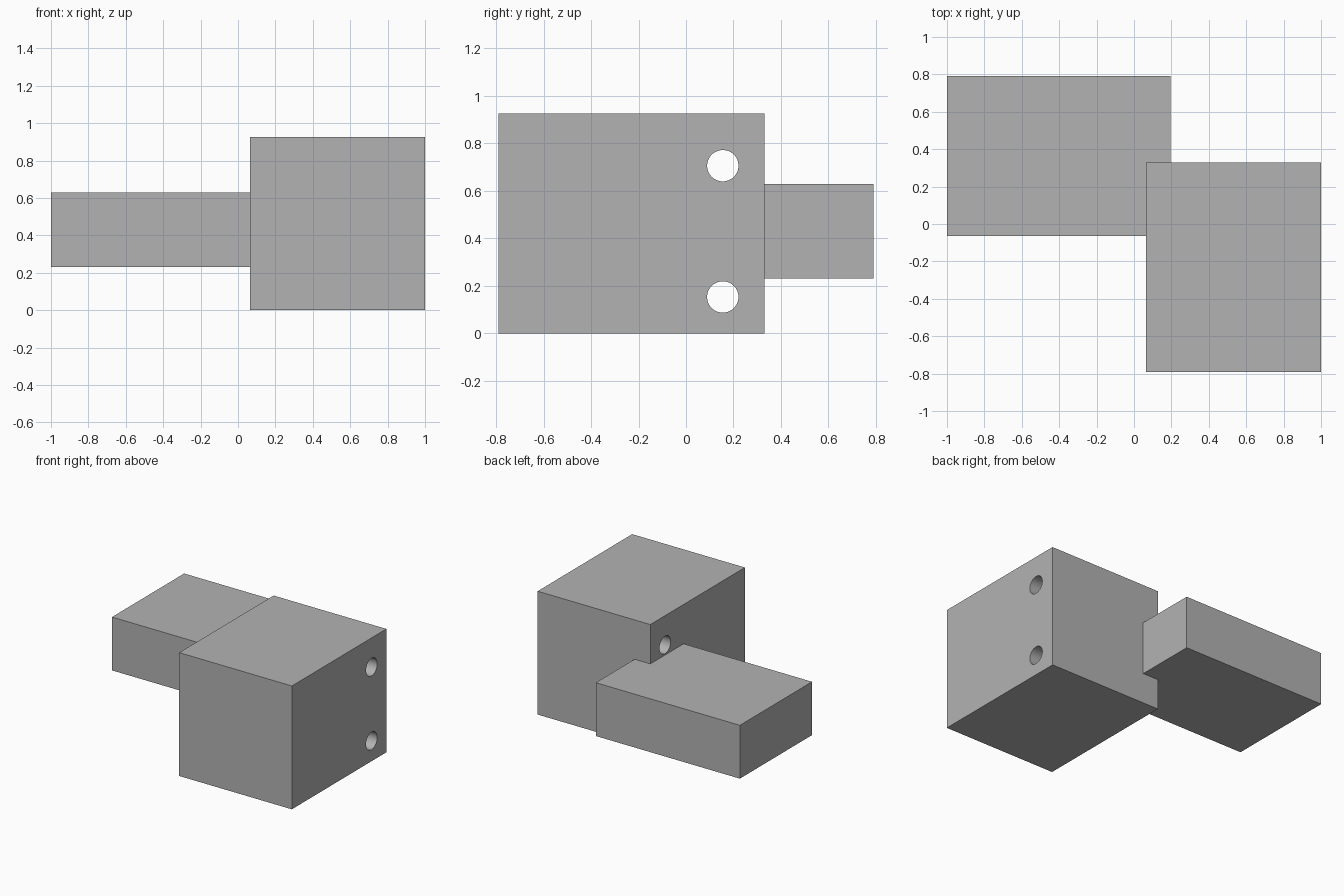
import bpy
import math

if "Cube" in bpy.data.objects:
    bpy.data.objects.remove(bpy.data.objects["Cube"], do_unlink=True)

grey = bpy.data.materials.new("plain_grey")
grey.use_nodes = True
grey.diffuse_color = (0.45, 0.45, 0.45, 1)
grey.node_tree.nodes["Principled BSDF"].inputs["Base Color"].default_value = grey.diffuse_color


def box(name, low, high):
    """Axis-aligned box between two corners."""
    centre = [(a + b) / 2 for a, b in zip(low, high)]
    bpy.ops.mesh.primitive_cube_add(size=1, location=centre)
    ob = bpy.context.object
    ob.name = name
    ob.scale = [b - a for a, b in zip(low, high)]
    bpy.ops.object.transform_apply(location=False, rotation=False, scale=True)
    ob.data.materials.append(grey)
    return ob


def combine(target, tool, operation):
    """Apply a boolean and remove the tool."""
    mod = target.modifiers.new(operation.lower(), "BOOLEAN")
    mod.operation = operation
    mod.solver = "EXACT"
    mod.object = tool
    bpy.context.view_layer.objects.active = target
    bpy.ops.object.modifier_apply(modifier=mod.name)
    bpy.data.objects.remove(tool, do_unlink=True)


# Main block with the side arm joined into its back corner
block = box("block_with_arm", (0.065, -0.79, 0), (1, 0.33, 0.925))
arm = box("side_arm", (-1, -0.065, 0.23), (0.195, 0.79, 0.63))
combine(block, arm, "UNION")

# Two bolt holes running sideways, just above and below the arm
for z in (0.153, 0.706):
    bpy.ops.mesh.primitive_cylinder_add(vertices=48, radius=0.066, depth=1.2,
                                        location=(0.53, 0.155, z),
                                        rotation=(0, math.pi / 2, 0))
    drill = bpy.context.object
    drill.name = "hole_cutter"
    drill.hide_render = True
    drill.data.materials.append(grey)
    combine(block, drill, "DIFFERENCE")

# Smooth hole walls, sharp block edges
bpy.ops.object.select_all(action="DESELECT")
block.select_set(True)
bpy.context.view_layer.objects.active = block
bpy.ops.object.shade_smooth_by_angle(angle=math.radians(30))
